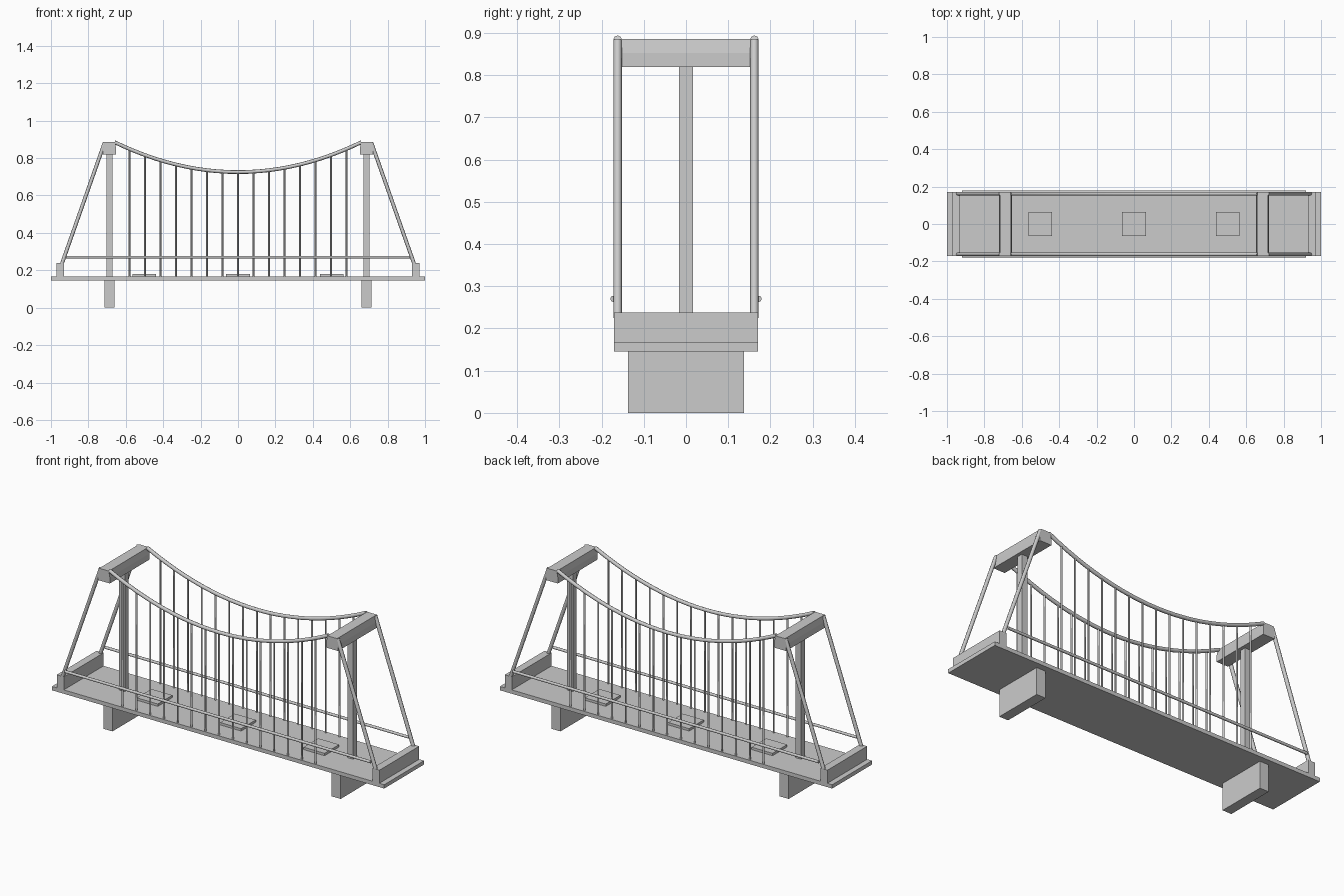
import bpy, bmesh
from mathutils import Vector

if "Cube" in bpy.data.objects:
    bpy.data.objects.remove(bpy.data.objects["Cube"])


def box(name, x, y, z):
    """Box from (min, max) ranges."""
    bm = bmesh.new()
    bmesh.ops.create_cube(bm, size=1)
    for v in bm.verts:
        v.co = [r[0] if c < 0 else r[1] for r, c in zip((x, y, z), v.co)]
    return finish(name, bm)


def finish(name, bm):
    bmesh.ops.recalc_face_normals(bm, faces=bm.faces)
    me = bpy.data.meshes.new(name)
    bm.to_mesh(me)
    bm.free()
    ob = bpy.data.objects.new(name, me)
    bpy.context.collection.objects.link(ob)
    return ob


def extrude_y(name, profile, half):
    """Extrude an xz profile across the width."""
    bm = bmesh.new()
    face = bm.faces.new([bm.verts.new((x, -half, z)) for x, z in profile])
    new = bmesh.ops.extrude_face_region(bm, geom=[face])["geom"]
    for v in new:
        if isinstance(v, bmesh.types.BMVert):
            v.co.y = half
    return finish(name, bm)


def rod(name, points, radius, res=2):
    """Round bar along a path."""
    cu = bpy.data.curves.new(name, 'CURVE')
    cu.dimensions = '3D'
    cu.bevel_depth = radius
    cu.bevel_resolution = res
    cu.use_fill_caps = True
    sp = cu.splines.new('POLY')
    sp.points.add(len(points) - 1)
    for p, co in zip(sp.points, points):
        p.co = (*co, 1)
        sp.use_smooth = True
    ob = bpy.data.objects.new(name, cu)
    bpy.context.collection.objects.link(ob)
    return ob


def cable_z(x):
    return 0.725 + 0.16 * (x / 0.66) ** 2


W = 0.171      # half width of deck
CY = 0.162     # cable offset

# Deck and raised plates
box("deck", (-1, 1), (-W, W), (0.146, 0.167))
for x in (-0.502, 0, 0.502):
    box("deck_plate", (x - 0.063, x + 0.063), (-0.063, 0.063), (0.166, 0.18))

# Pier, tower column, cap and anchor block at each end
for s in (-1, 1):
    t = s * 0.687
    box("pier", (t - 0.027, t + 0.027), (-0.137, 0.137), (0, 0.147))
    box("tower_column", (t - 0.017, t + 0.017), (-0.016, 0.016), (0.16, 0.825))
    extrude_y("tower_cap", [(t - 0.035, 0.82), (t + 0.035, 0.82), (t + 0.035, 0.853),
                            (t + 0.029, 0.886), (t - 0.029, 0.886), (t - 0.035, 0.853)], W)
    a = s * 0.95
    box("anchor_block", (a - 0.021, a + 0.021), (-W, W), (0.165, 0.238))

# Cables, hangers and handrails on both sides
for y in (-1, 1):
    c = y * CY
    xs = [0.66 * i / 12 for i in range(-12, 13)]
    rod("main_cable", [(x, c, cable_z(x)) for x in xs], 0.01)
    for s in (-1, 1):
        rod("back_stay", [(s * 0.713, c, 0.883), (s * 0.945, c, 0.225)], 0.01)
    for i in range(-7, 8):
        x = i * 0.083
        rod("hanger", [(x, c, 0.16), (x, c, cable_z(x))], 0.005, 1)
    rod("handrail", [(-0.92, y * 0.172, 0.27), (0.92, y * 0.172, 0.27)], 0.0075)
